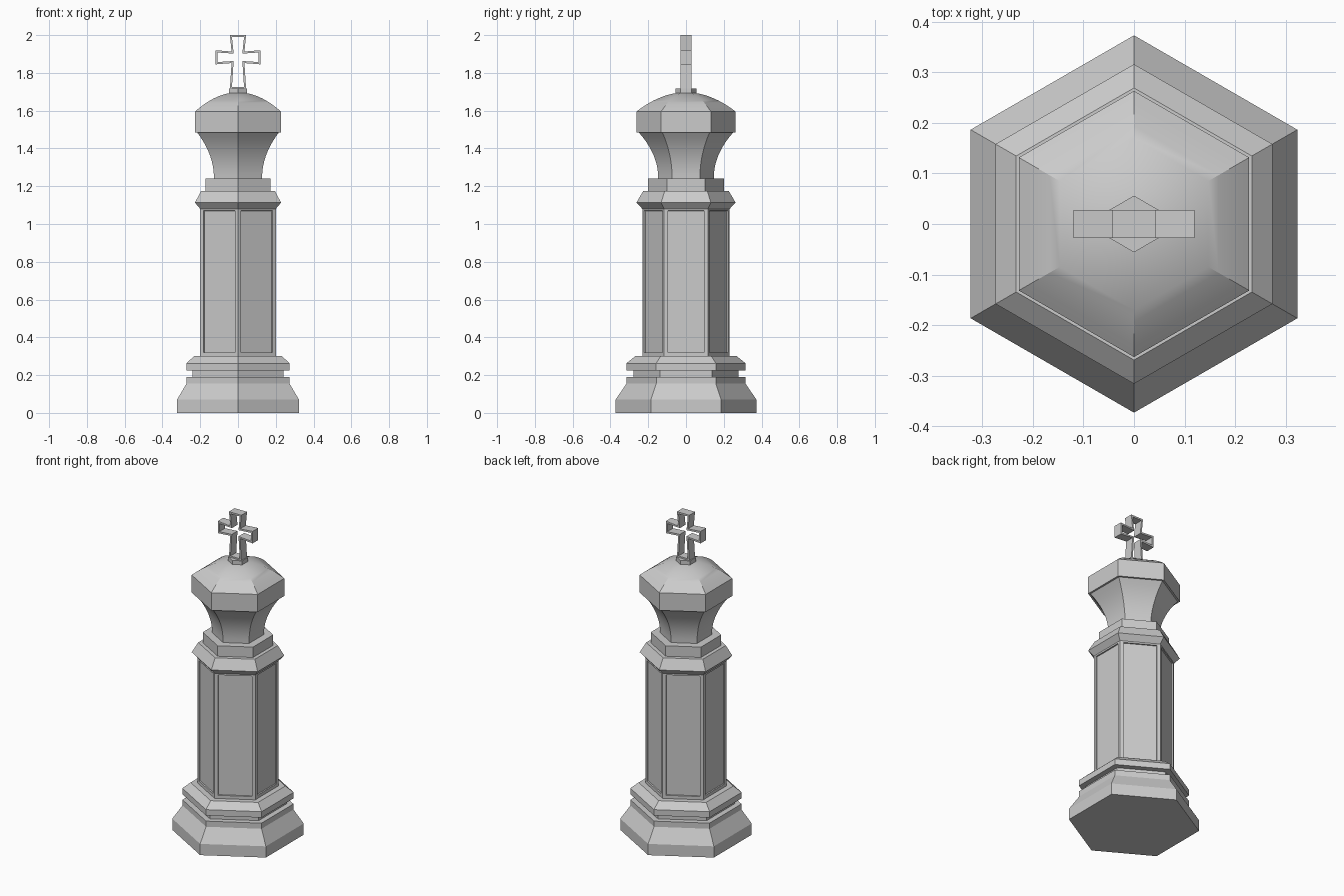
import bpy, bmesh, math

cube = bpy.data.objects.get("Cube")
if cube:
    bpy.data.objects.remove(cube, do_unlink=True)

# Single stone colour
stone = bpy.data.materials.new("grey_stone")
stone.use_nodes = True
grey = (0.6, 0.6, 0.6, 1)
stone.diffuse_color = grey
stone.node_tree.nodes["Principled BSDF"].inputs["Base Color"].default_value = grey


def finish(name, bm):
    bmesh.ops.recalc_face_normals(bm, faces=bm.faces)
    mesh = bpy.data.meshes.new(name)
    bm.to_mesh(mesh)
    bm.free()
    mesh.materials.append(stone)
    obj = bpy.data.objects.new(name, mesh)
    bpy.context.collection.objects.link(obj)
    bpy.ops.object.select_all(action="DESELECT")
    obj.select_set(True)
    bpy.context.view_layer.objects.active = obj
    bpy.ops.object.shade_smooth_by_angle(angle=math.radians(30))
    return obj


def hex_bmesh(profile):
    """Six-sided stack of rings from (corner radius, height) pairs."""
    bm = bmesh.new()
    rings = []
    for r, z in profile:
        angles = [math.radians(90 + 60 * k) for k in range(6)]
        rings.append([bm.verts.new((r * math.cos(a), r * math.sin(a), z)) for a in angles])
    sides = []
    for low, high in zip(rings, rings[1:]):
        for k in range(6):
            n = (k + 1) % 6
            sides.append(bm.faces.new((low[k], low[n], high[n], high[k])))
    bm.faces.new(rings[0][::-1])
    bm.faces.new(rings[-1])
    return bm, sides


def hex_part(name, profile):
    return finish(name, hex_bmesh(profile)[0])


# Foot
hex_part("base", [(0.373, 0), (0.373, 0.07), (0.315, 0.155), (0.315, 0.19)])
hex_part("base_groove", [(0.277, 0.19), (0.277, 0.225)])
hex_part("base_ring", [(0.316, 0.225), (0.316, 0.262), (0.269, 0.30)])

# Column with a recessed panel on each side
bm, sides = hex_bmesh([(0.231, 0.30), (0.231, 1.09)])
bmesh.ops.recalc_face_normals(bm, faces=bm.faces)
bmesh.ops.inset_individual(bm, faces=sides, thickness=0.028, depth=0)
bmesh.ops.inset_individual(bm, faces=sides, thickness=0.001, depth=-0.008)
finish("panelled_column", bm)

# Collar
hex_part("collar", [(0.231, 1.08), (0.263, 1.113), (0.226, 1.175)])
hex_part("collar_block", [(0.2, 1.175), (0.2, 1.24)])

# Flared neck
steps = 10
neck = [(0.147 + 0.103 * (i / steps) ** 2.1, 1.24 + 0.245 * i / steps) for i in range(steps + 1)]
hex_part("neck", neck)

# Head with a domed top
head = [(0.263, 1.485)]
for i in range(steps + 1):
    r = 0.263 + (0.03 - 0.263) * i / steps
    head.append((r, 1.697 - 0.102 * (r / 0.263) ** 2))
hex_part("domed_head", head)
hex_part("finial_plate", [(0.056, 1.685), (0.056, 1.717)])

# Hollow cross: half outlines mirrored, then bridged front to back
outer = [(0.043, 1.715), (0.034, 1.852), (0.12, 1.845),
         (0.12, 1.92), (0.034, 1.913), (0.043, 2.0)]
inner = [(0.032, 1.726), (0.023, 1.863), (0.109, 1.857),
         (0.109, 1.908), (0.023, 1.902), (0.032, 1.989)]
bm = bmesh.new()
loops = []
for half in (outer, inner):
    points = half + [(-x, z) for x, z in reversed(half)]
    loops.append([[bm.verts.new((x, y, z)) for x, z in points] for y in (-0.028, 0.028)])
(out_f, out_b), (in_f, in_b) = loops
for a, b in ((out_f, out_b), (in_f, in_b), (out_f, in_f), (out_b, in_b)):
    for k in range(len(a)):
        n = (k + 1) % len(a)
        bm.faces.new((a[k], a[n], b[n], b[k]))
finish("hollow_cross", bm)
